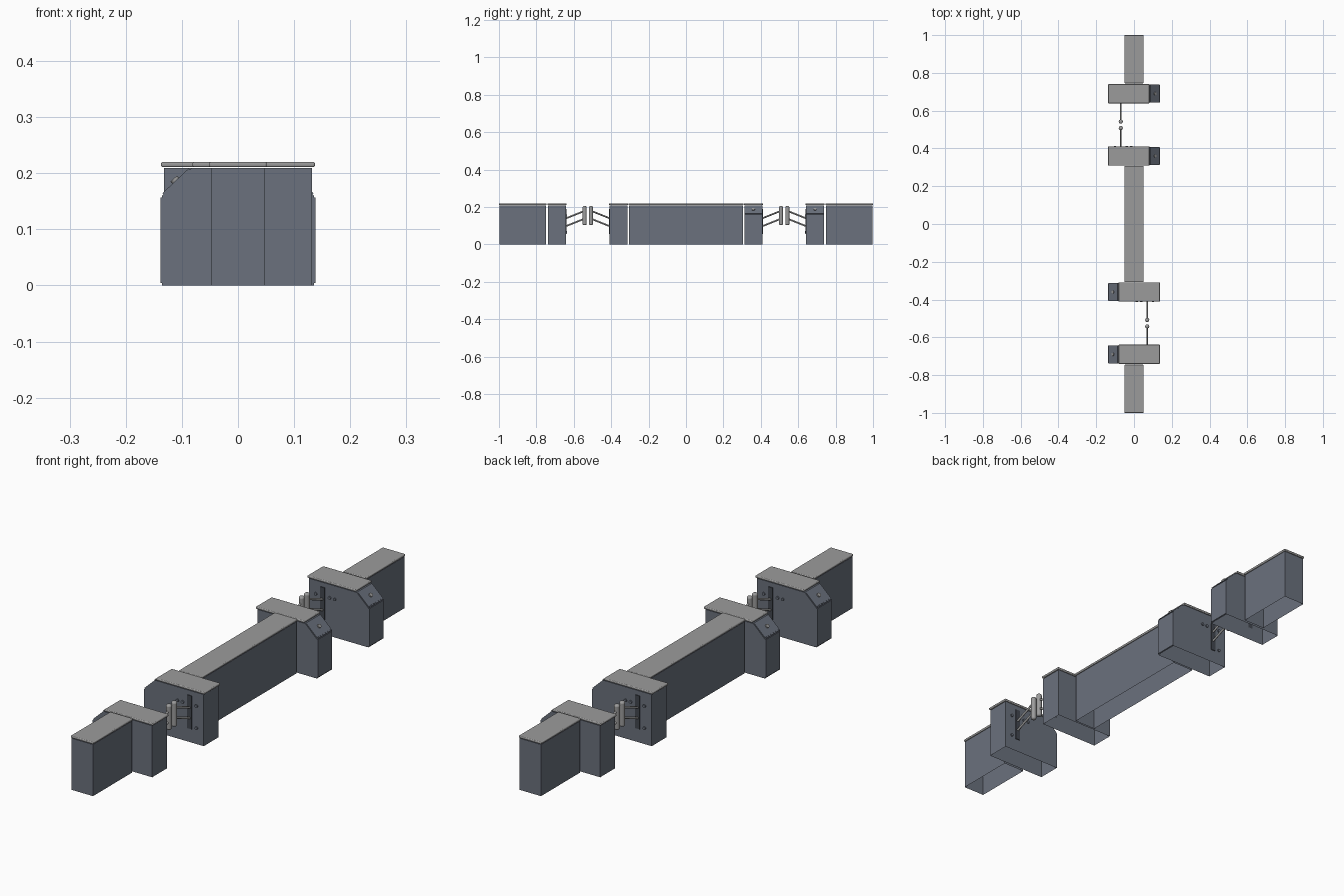
import bpy, bmesh
from mathutils import Vector

cube = bpy.data.objects.get("Cube")
if cube:
    bpy.data.objects.remove(cube, do_unlink=True)


def material(name, r, g, b):
    m = bpy.data.materials.new(name)
    m.use_nodes = True
    m.diffuse_color = (r, g, b, 1)
    m.node_tree.nodes["Principled BSDF"].inputs["Base Color"].default_value = (r, g, b, 1)
    return m


BODY = material("slate grey panel", 0.145, 0.165, 0.205)
METAL = material("light grey metal", 0.33, 0.33, 0.33)
DARK = material("dark slot", 0.055, 0.063, 0.078)


def finish(name, bm, mat, bevel=0, smooth=False):
    bmesh.ops.recalc_face_normals(bm, faces=bm.faces)
    mesh = bpy.data.meshes.new(name)
    bm.to_mesh(mesh)
    bm.free()
    mesh.materials.append(mat)
    ob = bpy.data.objects.new(name, mesh)
    bpy.context.collection.objects.link(ob)
    if bevel:
        mod = ob.modifiers.new("bevel", "BEVEL")
        mod.width, mod.segments = bevel, 3
    if smooth or bevel:
        bpy.ops.object.select_all(action="DESELECT")
        ob.select_set(True)
        bpy.context.view_layer.objects.active = ob
        bpy.ops.object.shade_smooth_by_angle()
    return ob


def prism(name, profile, y0, y1, s, mat, bevel=0, open_bottom=False):
    """Extrude an x-z profile along y; s = -1 turns it half round z."""
    bm = bmesh.new()
    face = bm.faces.new([bm.verts.new((s * x, s * y0, z)) for x, z in profile])
    out = bmesh.ops.extrude_face_region(bm, geom=[face])["geom"]
    moved = [v for v in out if isinstance(v, bmesh.types.BMVert)]
    bmesh.ops.translate(bm, verts=moved, vec=(0, s * (y1 - y0), 0))
    bmesh.ops.recalc_face_normals(bm, faces=bm.faces)
    if open_bottom:
        floor = [f for f in bm.faces if all(v.co.z < 0.001 for v in f.verts)]
        bmesh.ops.delete(bm, geom=floor, context="FACES")
    return finish(name, bm, mat, bevel)


def rect(x0, x1, z0, z1):
    return [(x0, z0), (x1, z0), (x1, z1), (x0, z1)]


def rod(name, a, b, r, s, mat, bevel=0, sides=16):
    a, b = (Vector((s * p[0], s * p[1], p[2])) for p in (a, b))
    d = b - a
    bm = bmesh.new()
    bmesh.ops.create_cone(bm, cap_ends=True, segments=sides, radius1=r, radius2=r, depth=d.length)
    bm.transform(d.to_track_quat("Z", "Y").to_matrix().to_4x4())
    bmesh.ops.translate(bm, verts=bm.verts, vec=(a + b) / 2)
    return finish(name, bm, mat, bevel, True)


BODY_TOP, LID_LOW, LID_TOP = 0.209, 0.211, 0.22


def wall(name, y0, y1, s):
    prism(name, rect(-0.048, 0.048, 0, BODY_TOP), y0 + 0.003, y1 - 0.003, s, BODY, 0, True)
    prism(name + "_lid", rect(-0.051, 0.051, LID_LOW, LID_TOP), y0, y1, s, METAL, 0.003)


def cabinet(name, yc, face, s):
    """Gate cabinet; face is the y direction towards the passage."""
    hi, lo = Vector((-0.083, BODY_TOP)), Vector((-0.135, 0.16))
    body = [(-0.135, 0), (0.132, 0), (0.132, BODY_TOP), tuple(hi), tuple(lo)]
    prism(name, body, yc - 0.048, yc + 0.048, s, BODY, 0, True)
    prism(name + "_lid", rect(-0.081, 0.137, LID_LOW, LID_TOP), yc - 0.051, yc + 0.051, s, METAL, 0.003)

    # Sloping service panel, side panel and lock
    n = Vector((lo.y - hi.y, hi.x - lo.x)).normalized()
    p, q = hi.lerp(lo, 0.05), hi.lerp(lo, 0.95)
    prism(name + "_slope_panel", [p, q, q + n * 0.003, p + n * 0.003],
          yc - 0.046, yc + 0.046, s, BODY)
    prism(name + "_side_panel", rect(-0.138, -0.135, 0.004, 0.157),
          yc - 0.046, yc + 0.046, s, BODY)
    c = hi.lerp(lo, 0.5)
    e = c + n * 0.008
    rod(name + "_lock", (c.x, yc, c.y), (e.x, yc, e.y), 0.008, s, METAL)

    # Slot plate and bolts on the passage side
    y = yc + face * 0.048
    prism(name + "_slot", rect(0.06, 0.08, 0.055, 0.19), y, y + face * 0.003, s, DARK)
    for i, (x, z) in enumerate([(0.015, 0.155), (0.038, 0.155), (0.1, 0.155), (0.1, 0.065)]):
        rod(f"{name}_bolt_{i}", (x, y, z), (x, y + face * 0.005, z), 0.006, s, BODY)

    # Upright pad carried on two sloping arms
    pad_y = yc + face * 0.148
    rod(name + "_pad", (0.07, pad_y, 0.103), (0.07, pad_y, 0.205), 0.011, s, METAL, 0.007)
    for level, z in (("lower", 0.098), ("upper", 0.14)):
        rod(f"{name}_{level}_arm", (0.07, y, z), (0.07, pad_y, z + 0.04), 0.0045, s, METAL)


# Long middle wall, then one set of parts at each end
wall("middle_wall", -0.308, 0.308, 1)
for end, s in (("front", 1), ("back", -1)):
    wall(end + "_end_wall", -1, -0.745, s)
    cabinet(end + "_outer_cabinet", -0.69, 1, s)
    cabinet(end + "_inner_cabinet", -0.36, -1, s)
